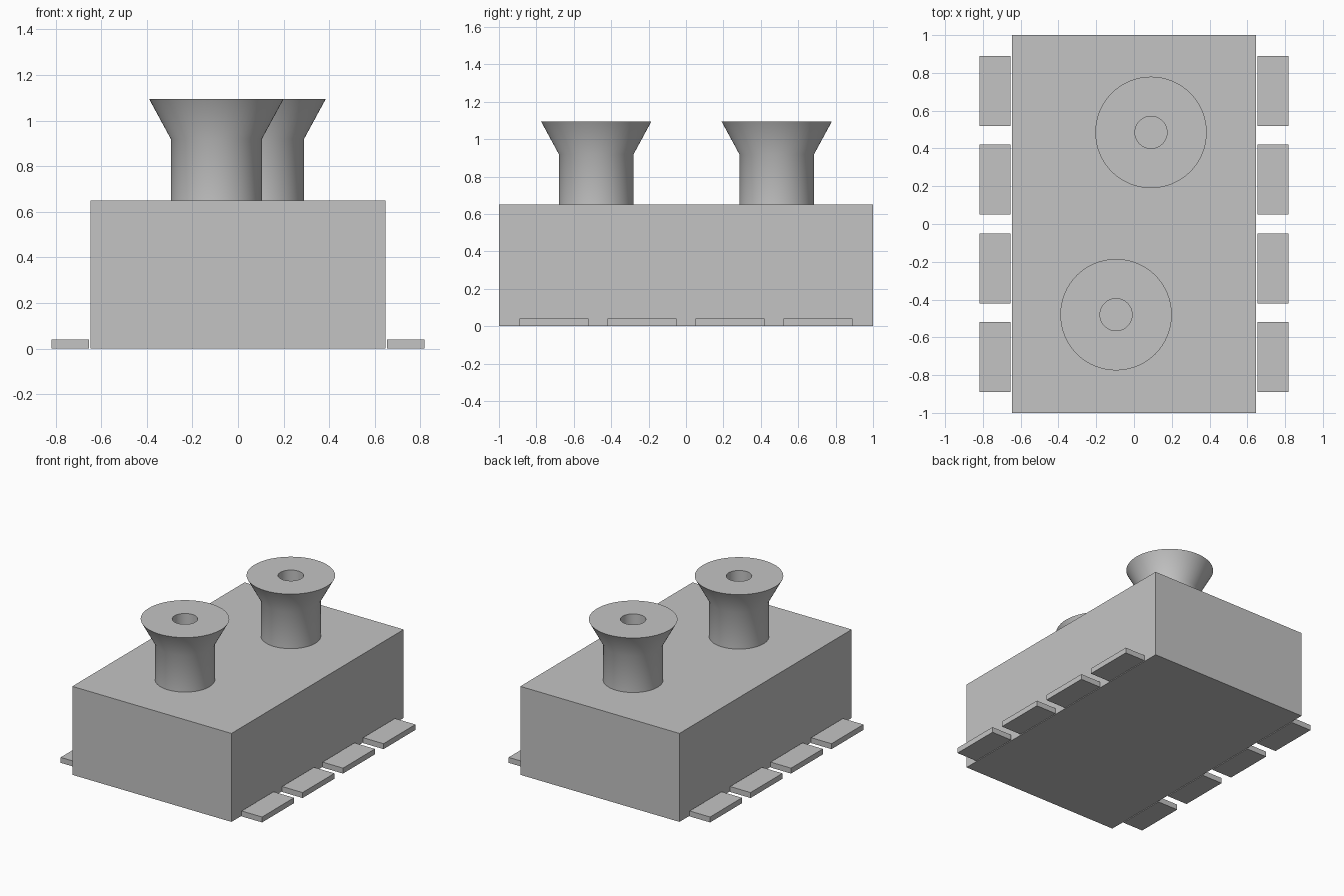
import bpy, bmesh, math
from mathutils import Matrix, Vector

default = bpy.data.objects.get("Cube")
if default:
    bpy.data.objects.remove(default, do_unlink=True)

# Single neutral material
grey = bpy.data.materials.new("neutral_grey")
grey.use_nodes = True
colour = (0.55, 0.55, 0.55, 1)
grey.diffuse_color = colour
grey.node_tree.nodes["Principled BSDF"].inputs["Base Color"].default_value = colour


def finish(name, bm):
    mesh = bpy.data.meshes.new(name)
    bmesh.ops.recalc_face_normals(bm, faces=bm.faces)
    bm.to_mesh(mesh)
    bm.free()
    mesh.materials.append(grey)
    obj = bpy.data.objects.new(name, mesh)
    bpy.context.collection.objects.link(obj)
    return obj


def box(name, centre, size):
    bm = bmesh.new()
    bmesh.ops.create_cube(bm, size=1)
    bm.transform(Matrix.Translation(centre) @ Matrix.Diagonal((*size, 1)))
    return finish(name, bm)


def lathe(name, x, y, profile, steps=64):
    bm = bmesh.new()
    verts = [bm.verts.new((r, 0, z)) for r, z in profile]
    edges = [bm.edges.new((a, b)) for a, b in zip(verts, verts[1:] + verts[:1])]
    bmesh.ops.spin(bm, geom=verts + edges, cent=(0, 0, 0), axis=(0, 0, 1),
                   angle=math.tau, steps=steps)
    bmesh.ops.remove_doubles(bm, verts=bm.verts, dist=0.0001)
    bm.transform(Matrix.Translation(Vector((x, y, 0))))
    obj = finish(name, bm)
    bpy.ops.object.select_all(action="DESELECT")
    obj.select_set(True)
    bpy.context.view_layer.objects.active = obj
    bpy.ops.object.shade_smooth_by_angle(angle=math.radians(30))
    return obj


# Main housing
box("housing", (0, 0, 0.325), (1.294, 2, 0.65))

# Flared hollow ports on the top
flare = [(0.085, 0.65), (0.2, 0.65), (0.2, 0.92), (0.295, 1.095), (0.085, 1.095)]
lathe("front_port", -0.095, -0.48, flare)
lathe("rear_port", 0.09, 0.485, flare)

# Flat contact tabs along both long sides
for side, s in (("left", 1), ("right", -1)):
    for i in range(4):
        box(f"{side}_tab_{i + 1}", (s * 0.736, (i - 1.5) * 0.47, 0.02),
            (0.166, 0.37, 0.04))
